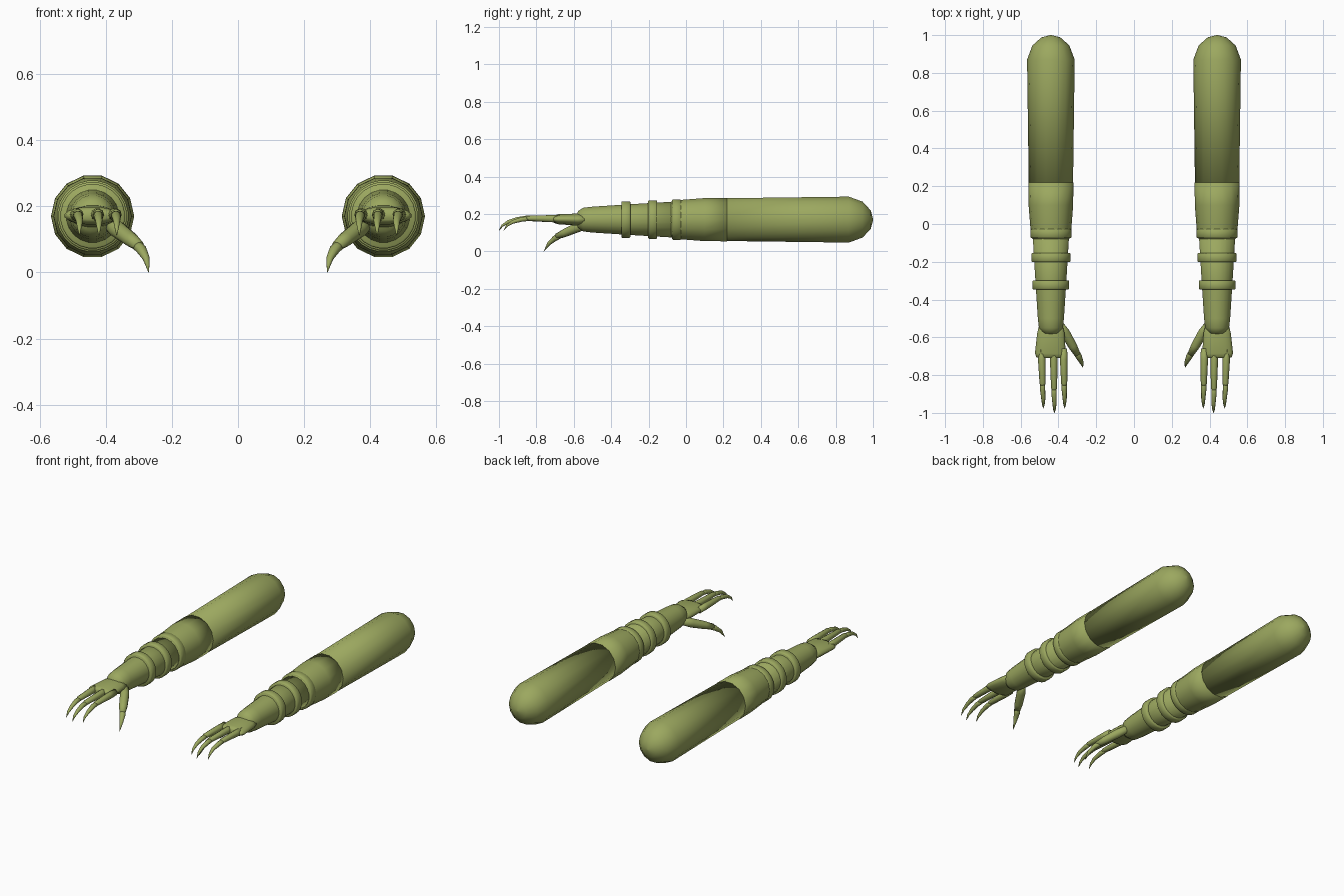
import bpy, bmesh, math
from mathutils import Vector

cube = bpy.data.objects.get("Cube")
if cube:
    bpy.data.objects.remove(cube)

green = bpy.data.materials.new("olive green")
green.use_nodes = True
COLOUR = (0.33, 0.39, 0.115, 1)
green.diffuse_color = COLOUR
green.node_tree.nodes["Principled BSDF"].inputs["Base Color"].default_value = COLOUR

AXIS_X, AXIS_Z = 0.44, 0.17


def tube(name, side, path, sides, sharp=None):
    """Loft elliptical rings along a path of (x, y, z, half width, half height)."""
    bm = bmesh.new()
    points = [Vector(p[:3]) for p in path]
    rings = []
    for i, p in enumerate(path):
        ahead = points[min(i + 1, len(points) - 1)] - points[max(i - 1, 0)]
        across = ahead.cross(Vector((0, 0, 1))).normalized()
        up = across.cross(ahead).normalized()
        ring = []
        for k in range(sides):
            a = 2 * math.pi * (k + 0.5) / sides + math.pi / 2
            co = points[i] + across * p[3] * math.cos(a) + up * p[4] * math.sin(a)
            ring.append(bm.verts.new((co.x * side, co.y, co.z)))
        rings.append(ring)
    for a, b in zip(rings, rings[1:]):
        for k in range(sides):
            n = (k + 1) % sides
            bm.faces.new((a[k], a[n], b[n], b[k]))
    bm.faces.new(rings[0])
    bm.faces.new(rings[-1])
    bmesh.ops.recalc_face_normals(bm, faces=bm.faces)
    mesh = bpy.data.meshes.new(name)
    bm.to_mesh(mesh)
    bm.free()
    mesh.materials.append(green)
    obj = bpy.data.objects.new(name, mesh)
    bpy.context.collection.objects.link(obj)
    mesh.shade_smooth()
    if sharp:
        bpy.ops.object.select_all(action="DESELECT")
        obj.select_set(True)
        bpy.context.view_layer.objects.active = obj
        bpy.ops.object.shade_smooth_by_angle(angle=math.radians(sharp))
    return obj


def turned(name, side, profile, sides, sharp=None):
    """Round part on the arm's axis from (y, radius) pairs."""
    return tube(name, side, [(AXIS_X, y, AXIS_Z, r, r) for y, r in profile], sides, sharp)


for label, side in (("left", 1), ("right", -1)):
    # Upper arm and sleeve, capped where they meet
    turned(label + "_upper_arm", side,
           [(1.0, 0.004), (0.988, 0.05), (0.945, 0.098), (0.87, 0.126), (0.2, 0.117)], 14)
    turned(label + "_elbow_sleeve", side,
           [(0.22, 0.119), (0.1, 0.118), (-0.04, 0.107), (-0.08, 0.098)], 14)

    # Forearm with a rounded wrist
    turned(label + "_forearm", side,
           [(-0.02, 0.1), (-0.3, 0.083), (-0.5, 0.07), (-0.55, 0.064),
            (-0.578, 0.045), (-0.59, 0.004)], 20)

    # Raised bands
    for i, (y, r) in enumerate(((-0.05, 0.109), (-0.178, 0.104), (-0.322, 0.098))):
        turned(f"{label}_band_{i + 1}", side,
               [(y + 0.024, r - 0.03), (y + 0.024, r - 0.004), (y + 0.02, r),
                (y - 0.02, r), (y - 0.024, r - 0.004), (y - 0.024, r - 0.03)], 24, 50)

    # Flat palm
    tube(label + "_palm", side,
         [(0.44, -0.52, AXIS_Z, 0.06, 0.03), (0.44, -0.58, AXIS_Z, 0.074, 0.033),
          (0.443, -0.685, 0.172, 0.083, 0.027), (0.443, -0.705, 0.172, 0.076, 0.02),
          (0.443, -0.71, 0.172, 0.06, 0.012)], 16)

    # Three fingers with hooked claws
    for i, (base, tip, reach) in enumerate(((0.488, 0.48, 0.975), (0.425, 0.421, 1.0),
                                            (0.372, 0.367, 0.975))):
        knuckle = (base + tip) / 2
        tube(f"{label}_finger_{i + 1}", side,
             [(base, -0.66, 0.174, 0.018, 0.02), (base, -0.72, 0.175, 0.02, 0.02),
              (knuckle, 0.13 - reach, 0.177, 0.016, 0.014),
              (knuckle, 0.115 - reach, 0.176, 0.009, 0.008)], 10)
        tube(f"{label}_claw_{i + 1}", side,
             [(knuckle, 0.16 - reach, 0.177, 0.014, 0.013),
              (knuckle, 0.1 - reach, 0.172, 0.014, 0.013),
              (tip, 0.05 - reach, 0.158, 0.011, 0.01),
              (tip, 0.018 - reach, 0.138, 0.007, 0.006),
              (tip, -reach, 0.112, 0.001, 0.001)], 10)

    # Thumb and its claw, reaching inward and down
    tube(label + "_thumb", side,
         [(0.4, -0.52, 0.155, 0.018, 0.022), (0.365, -0.575, 0.13, 0.026, 0.026),
          (0.325, -0.645, 0.1, 0.024, 0.022), (0.3, -0.69, 0.08, 0.017, 0.016)], 12)
    tube(label + "_thumb_claw", side,
         [(0.315, -0.665, 0.09, 0.017, 0.016), (0.293, -0.7, 0.07, 0.017, 0.015),
          (0.278, -0.732, 0.043, 0.011, 0.01), (0.27, -0.76, 0.0, 0.001, 0.001)], 10)
